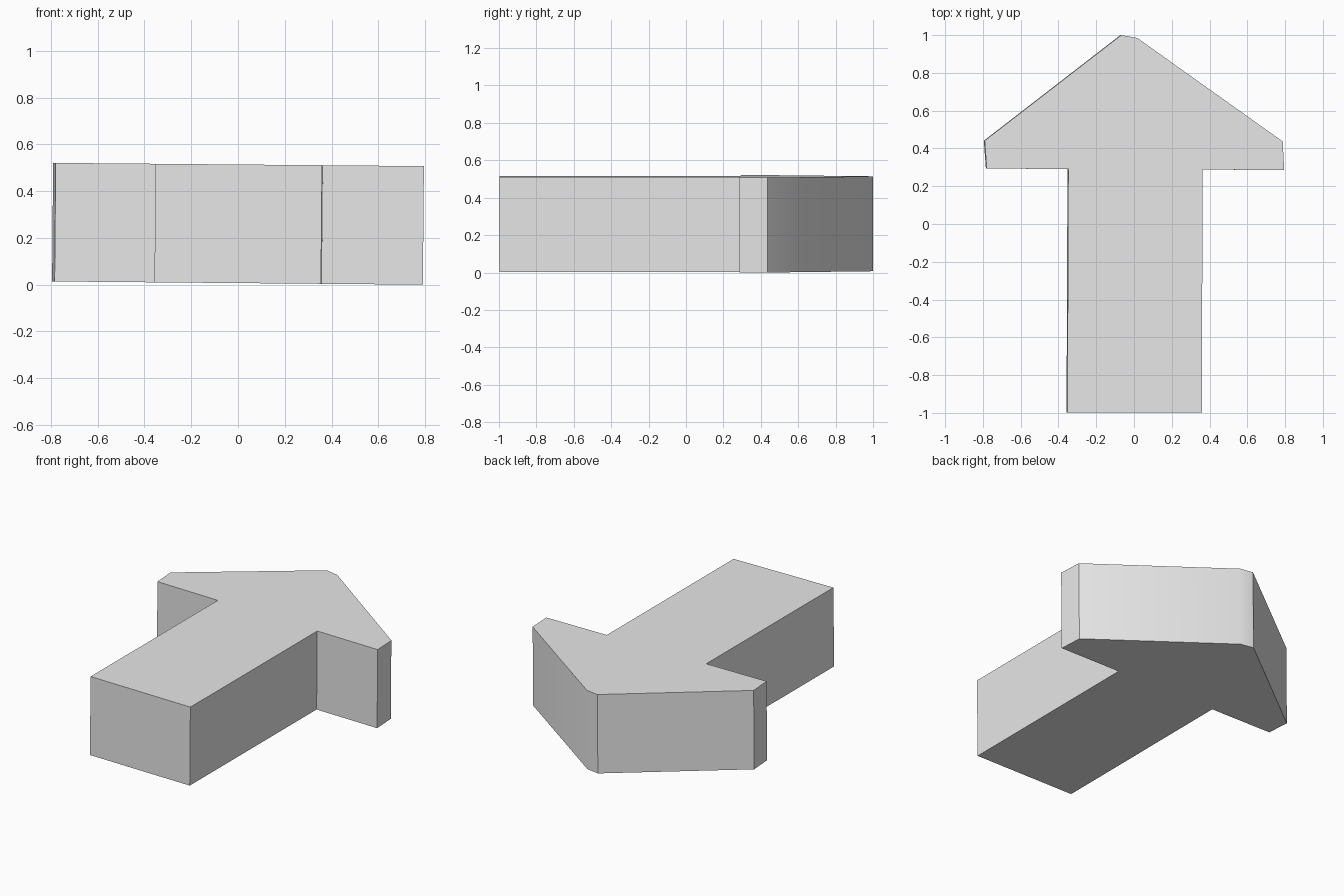
import bpy, bmesh, math
from mathutils import Matrix

cube = bpy.data.objects.get("Cube")
if cube:
    bpy.data.objects.remove(cube, do_unlink=True)

# Single plain grey material
grey = bpy.data.materials.new("light_grey")
grey.use_nodes = True
colour = (0.8, 0.8, 0.8, 1)
grey.diffuse_color = colour
grey.node_tree.nodes["Principled BSDF"].inputs["Base Color"].default_value = colour

# Arrow outline, slightly uneven, counter-clockwise from the stem end
outline = [(-0.355, -0.997), (0.357, -0.998), (0.361, 0.288), (0.793, 0.286),
           (0.785, 0.437), (0.015, 0.985), (-0.07, 1.0), (-0.793, 0.441),
           (-0.782, 0.294), (-0.35, 0.291)]
thickness = 0.507

# Extrude the outline into a slab centred on its own mid-plane
bm = bmesh.new()
base = bm.faces.new([bm.verts.new((x, y, -thickness / 2)) for x, y in outline])
extruded = bmesh.ops.extrude_face_region(bm, geom=[base], use_keep_orig=True)["geom"]
bmesh.ops.translate(bm, vec=(0, 0, thickness),
                    verts=[v for v in extruded if isinstance(v, bmesh.types.BMVert)])
bmesh.ops.recalc_face_normals(bm, faces=bm.faces)

# Lean the slab a touch to its left and rest it on the ground
bm.transform(Matrix.Rotation(math.radians(0.5), 4, "Y"))
bm.transform(Matrix.Translation((0, 0, -min(v.co.z for v in bm.verts))))

mesh = bpy.data.meshes.new("arrow")
bm.to_mesh(mesh)
bm.free()
mesh.materials.append(grey)
arrow = bpy.data.objects.new("arrow", mesh)
bpy.context.collection.objects.link(arrow)

# Only the shallow corner beside the tip is soft
bpy.ops.object.select_all(action="DESELECT")
arrow.select_set(True)
bpy.context.view_layer.objects.active = arrow
bpy.ops.object.shade_smooth_by_angle(angle=math.radians(30))
